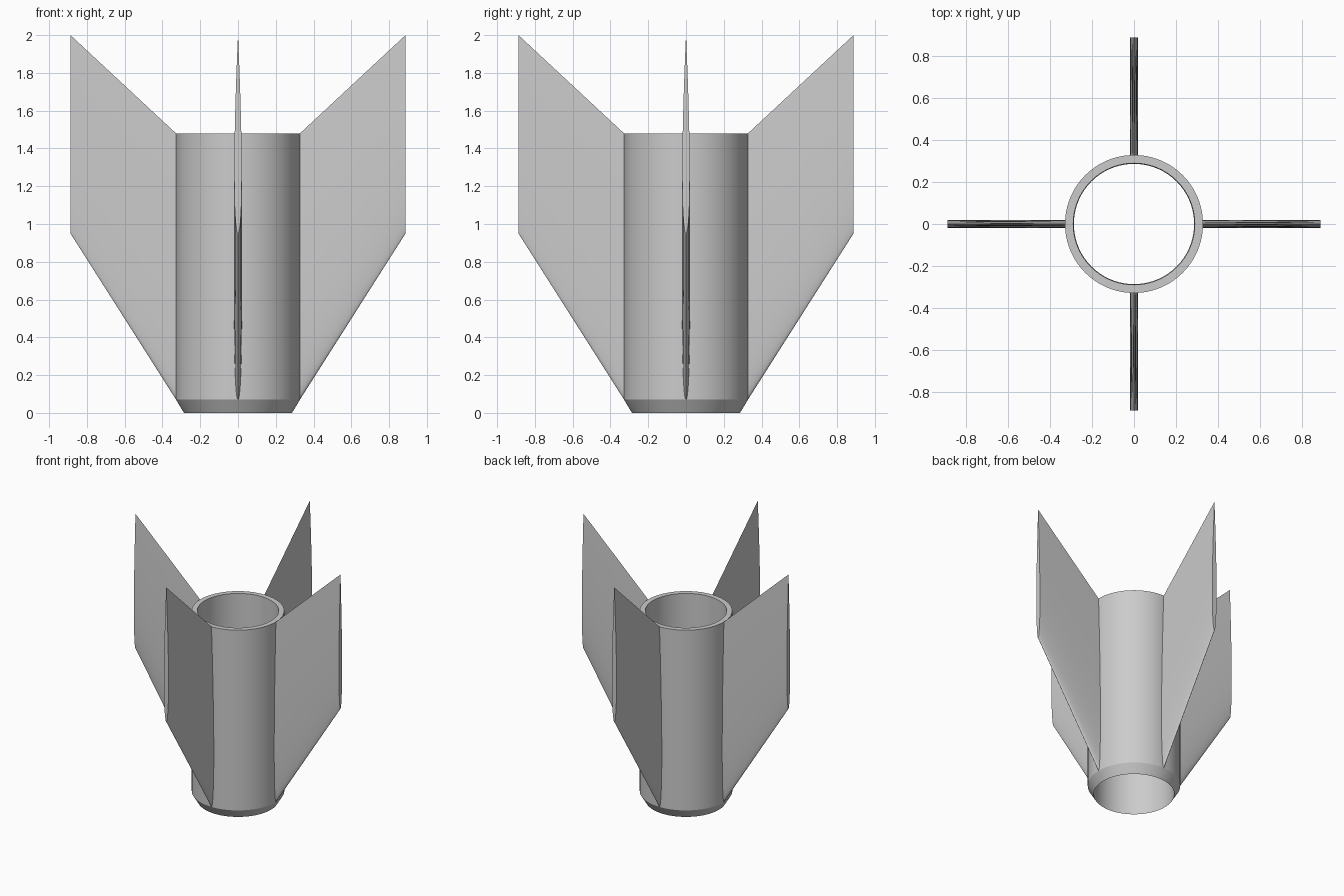
import bpy, bmesh, math
from mathutils import Matrix, Vector

if "Cube" in bpy.data.objects:
    bpy.data.objects.remove(bpy.data.objects["Cube"])

R_OUT, R_IN, HEIGHT = 0.328, 0.289, 1.48
grey = bpy.data.materials.new("light_grey")
grey.diffuse_color = (0.6, 0.6, 0.6, 1)
grey.use_nodes = True
grey.node_tree.nodes["Principled BSDF"].inputs["Base Color"].default_value = grey.diffuse_color


def finish(name, bm, angle):
    bmesh.ops.recalc_face_normals(bm, faces=bm.faces)
    mesh = bpy.data.meshes.new(name)
    bm.to_mesh(mesh)
    bm.free()
    mesh.materials.append(grey)
    obj = bpy.data.objects.new(name, mesh)
    bpy.context.collection.objects.link(obj)
    bpy.ops.object.select_all(action='DESELECT')
    obj.select_set(True)
    bpy.context.view_layer.objects.active = obj
    bpy.ops.object.shade_smooth_by_angle(angle=math.radians(angle))
    return obj


# Open tube with a chamfered knife edge at the bottom
def make_tube():
    bm = bmesh.new()
    profile = [(0.286, 0), (R_OUT, 0.07), (R_OUT, HEIGHT), (R_IN, HEIGHT)]
    pts = [bm.verts.new((r, 0, z)) for r, z in profile]
    edges = [bm.edges.new((pts[i], pts[(i + 1) % 4])) for i in range(4)]
    bmesh.ops.spin(bm, geom=pts + edges, cent=(0, 0, 0), axis=(0, 0, 1),
                   angle=math.tau, steps=96, use_merge=True)
    bmesh.ops.remove_doubles(bm, verts=bm.verts, dist=1e-5)
    finish("tube", bm, 25)


# Half thickness of the rounded-nose, thin-tailed fin section, t from nose to tail
def half_thickness(t):
    return 0.2 * (0.2969 * math.sqrt(t) - 0.126 * t - 0.3516 * t**2
                  + 0.2843 * t**3 - 0.1036 * t**4)


# Swept fin lofted from the root section to the tip section
def make_fin(index):
    bm = bmesh.new()
    n = 24
    ts = [(1 - math.cos(math.pi * i / n)) / 2 for i in range(n + 1)]
    outline = [(t, half_thickness(t)) for t in ts]
    outline += [(t, -h) for t, h in outline[-2:0:-1]]
    # radius, nose height, tail height
    rings = []
    for r, z0, z1 in ((0.312, 0.045, 1.465), (0.887, 0.95, 2.0)):
        rings.append([bm.verts.new((r, h, z0 + t * (z1 - z0)))
                      for t, h in outline])
    root, tip = rings
    for i in range(len(root)):
        j = (i + 1) % len(root)
        bm.faces.new((root[i], root[j], tip[j], tip[i]))
    bm.faces.new(root)
    bm.faces.new(tip)
    bm.transform(Matrix.Rotation(index * math.pi / 2, 4, 'Z'))
    finish(f"fin_{index + 1}", bm, 40)


make_tube()
for k in range(4):
    make_fin(k)
